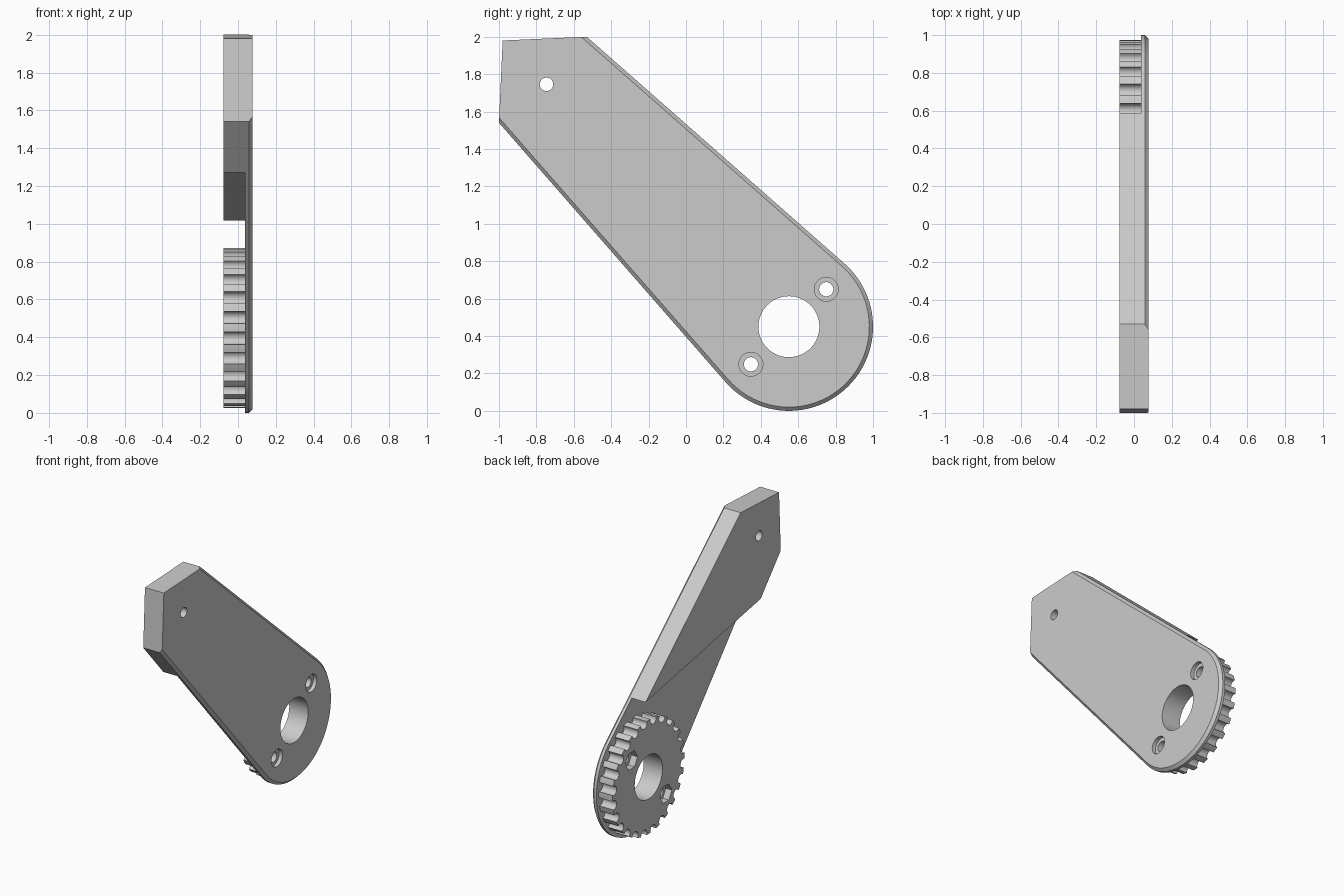
import bpy
import bmesh
from math import sin, cos, pi, atan2, acos, hypot, radians

if "Cube" in bpy.data.objects:
    bpy.data.objects.remove(bpy.data.objects["Cube"])

# Main dimensions; profiles are (y, z) and are swept along x
BACK, SEAM, FACE = -0.078, 0.036, 0.077
CHAMFER = 0.02
CY, CZ, HUB_R = 0.55, 0.45, 0.45
SCREWS = [(CY + 0.2, CZ + 0.2), (CY - 0.203, CZ - 0.201)]
PIVOT = (-0.746, 1.746)
TEETH = 24

grey = bpy.data.materials.new("light grey plastic")
grey.use_nodes = True
grey.diffuse_color = (0.6, 0.6, 0.6, 1)
grey.node_tree.nodes["Principled BSDF"].inputs["Base Color"].default_value = grey.diffuse_color


def loft(name, layers):
    """Solid through matching closed profiles, given as (x, points)."""
    bm = bmesh.new()
    rings = [[bm.verts.new((x, y, z)) for y, z in pts] for x, pts in layers]
    n = len(rings[0])
    for a, b in zip(rings, rings[1:]):
        for i in range(n):
            j = (i + 1) % n
            bm.faces.new((a[i], a[j], b[j], b[i]))
    bm.faces.new(rings[0])
    bm.faces.new(rings[-1])
    bmesh.ops.recalc_face_normals(bm, faces=bm.faces)
    mesh = bpy.data.meshes.new(name)
    bm.to_mesh(mesh)
    bm.free()
    mesh.materials.append(grey)
    obj = bpy.data.objects.new(name, mesh)
    bpy.context.collection.objects.link(obj)
    return obj


def circle(center, r, n=40):
    return [(center[0] + r * cos(2 * pi * i / n), center[1] + r * sin(2 * pi * i / n)) for i in range(n)]


def tangent_angle(p, r, side):
    """Angle on the hub circle where the line from p touches it."""
    dy, dz = p[0] - CY, p[1] - CZ
    return atan2(dz, dy) + side * acos(r / hypot(dy, dz))


def arm_outline(low, top, r, steps=48):
    """Blunt upper end joined by tangents to a round lower end."""
    a0 = tangent_angle(top, r, -1)
    a1 = tangent_angle(low, r, 1) - 2 * pi
    arc = [a0 + (a1 - a0) * i / steps for i in range(steps + 1)]
    return [low, (-0.98, 1.98), top] + [(CY + r * cos(a), CZ + r * sin(a)) for a in arc]


def cut(obj, profile, x0, x1):
    """Remove a straight hole or pocket from obj."""
    cutter = loft("cutter", [(x0, profile), (x1, profile)])
    mod = obj.modifiers.new("hole", 'BOOLEAN')
    mod.operation, mod.solver, mod.object = 'DIFFERENCE', 'EXACT', cutter
    bpy.context.view_layer.objects.active = obj
    bpy.ops.object.modifier_apply(modifier=mod.name)
    bpy.data.objects.remove(cutter)


# Cover plate with chamfered long sides and round end
low, top = (-1.0, 1.54), (-0.53, 2.0)
outer = arm_outline(low, top, HUB_R)
inner = arm_outline((-0.999, 1.567), (-0.56, 1.999), HUB_R - CHAMFER)
plate = loft("arm_plate", [(SEAM, outer), (FACE - CHAMFER, outer), (FACE, inner)])


# Thick wedge behind the upper part of the plate
def along(p, q, y):
    return (y, p[1] + (q[1] - p[1]) * (y - p[0]) / (q[0] - p[0]))


wedge_profile = [low, outer[1], top, along(top, outer[3], 0.585), along(low, outer[-1], -0.765)]
wedge = loft("arm_wedge", [(BACK, wedge_profile), (SEAM, wedge_profile)])

# Toothed belt pulley with round grooves
pulley_profile = []
for k in range(TEETH):
    a = 2 * pi * (k + 0.5) / TEETH
    for i in range(13):
        t = radians(-105 + 17.5 * i)
        u, v = 0.412 - 0.034 * cos(t), 0.034 * sin(t)
        pulley_profile.append((CY + u * cos(a) - v * sin(a), CZ + u * sin(a) + v * cos(a)))
    b = a + pi / TEETH
    pulley_profile.append((CY + 0.423 * cos(b), CZ + 0.423 * sin(b)))
pulley = loft("belt_pulley", [(BACK, pulley_profile), (SEAM, pulley_profile)])

# Bore, screw holes, counterbores, nut pockets and pivot hole
for part in (plate, pulley):
    cut(part, circle((CY, CZ), 0.163, 64), -0.2, 0.2)
    for s in SCREWS:
        cut(part, circle(s, 0.038), -0.2, 0.2)
for s in SCREWS:
    cut(plate, circle(s, 0.064), FACE - 0.028, 0.2)
    cut(pulley, circle(s, 0.07, 6), -0.2, BACK + 0.05)
for part in (plate, wedge):
    cut(part, circle(PIVOT, 0.036), -0.2, 0.2)

# Smooth curved walls, crisp edges
for part in (plate, wedge, pulley):
    bpy.ops.object.select_all(action='DESELECT')
    part.select_set(True)
    bpy.context.view_layer.objects.active = part
    bpy.ops.object.shade_smooth_by_angle(angle=radians(30))
